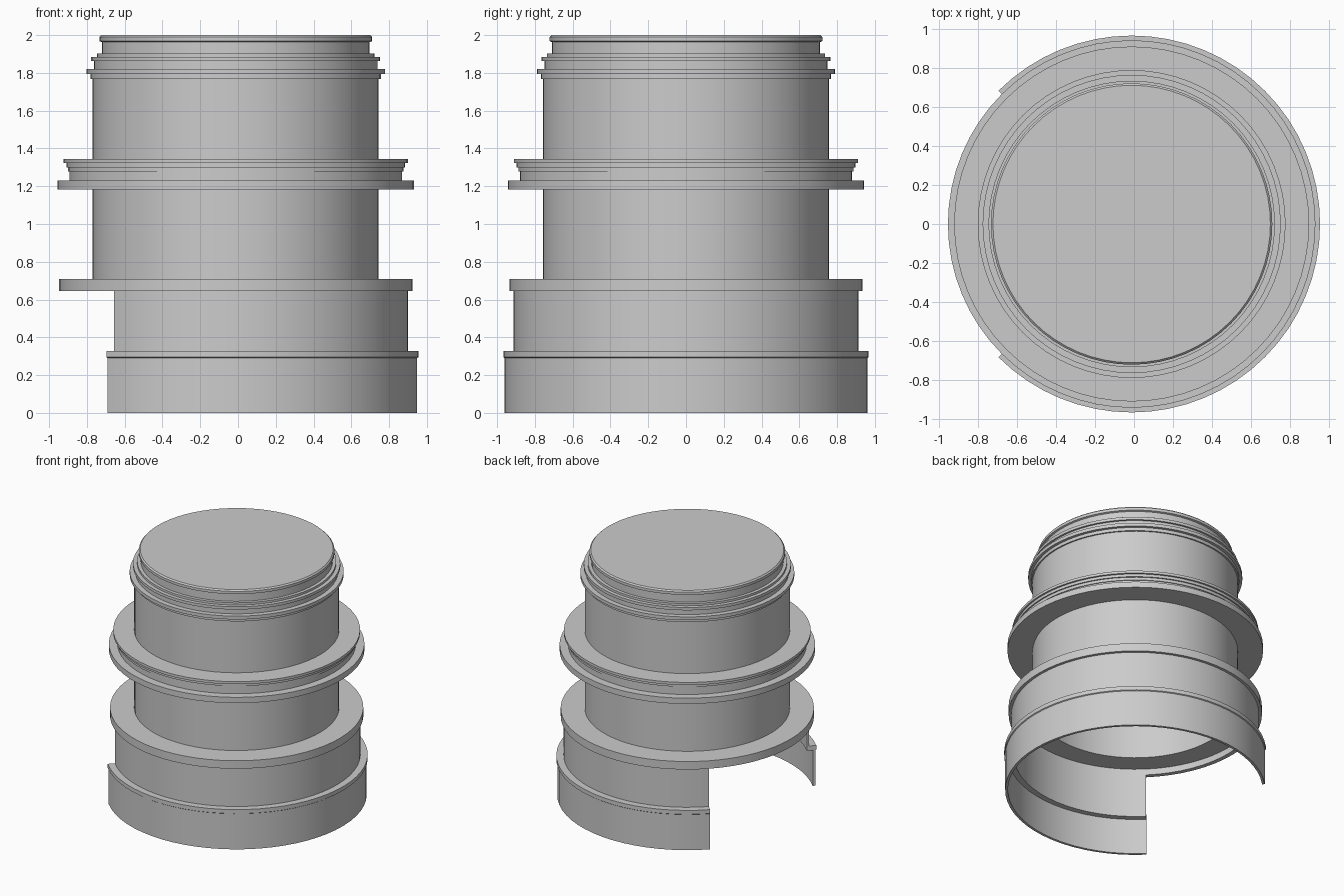
import bpy, bmesh, math

if "Cube" in bpy.data.objects:
    bpy.data.objects.remove(bpy.data.objects["Cube"])

CX = -0.012      # axis offset: the open side makes the bounds asymmetric
SEG = 64


def lathe(name, profile, start=0.0, sweep=360.0, closed=True):
    """Revolve an (r, z) profile about the axis; partial sweeps get end caps."""
    full = sweep >= 360
    steps = SEG if full else round(SEG * sweep / 360)
    bm = bmesh.new()
    rings = []
    poles = {i: bm.verts.new((CX, 0, z)) for i, (r, z) in enumerate(profile) if r == 0}
    for s in range(steps if full else steps + 1):
        a = math.radians(start + sweep * s / steps)
        rings.append([poles[i] if i in poles else
                      bm.verts.new((CX + r * math.cos(a), r * math.sin(a), z))
                      for i, (r, z) in enumerate(profile)])
    n = len(profile)
    for s in range(steps):
        a, b = rings[s], rings[(s + 1) % len(rings)]
        for i in range(n if closed else n - 1):
            j = (i + 1) % n
            loop = list(dict.fromkeys((a[i], b[i], b[j], a[j])))
            if len(loop) > 2:
                bm.faces.new(loop)
    if not full:
        bm.faces.new(rings[0])
        bm.faces.new(rings[-1])
    bmesh.ops.recalc_face_normals(bm, faces=bm.faces)
    mesh = bpy.data.meshes.new(name)
    bm.to_mesh(mesh)
    bm.free()
    obj = bpy.data.objects.new(name, mesh)
    bpy.context.collection.objects.link(obj)
    bpy.ops.object.select_all(action='DESELECT')
    obj.select_set(True)
    bpy.context.view_layer.objects.active = obj
    bpy.ops.object.shade_smooth_by_angle(angle=math.radians(30))
    return obj


# Hollow drum: tube, shoulder with downturned rim, stepped and closed top
lathe("main_drum", [
    (0, 1.97), (0.69, 1.97), (0.73, 1.75), (0.73, 0.695), (0.90, 0.695),
    (0.90, 0.645), (0.935, 0.645), (0.935, 0.71), (0.757, 0.71),
    (0.757, 1.767), (0.768, 1.767), (0.768, 1.793), (0.79, 1.793),
    (0.79, 1.82), (0.75, 1.82), (0.75, 1.862), (0.765, 1.862),
    (0.765, 1.885), (0.735, 1.885), (0.735, 1.903), (0.709, 1.903),
    (0.709, 1.963), (0.722, 1.968), (0.722, 1.99), (0.712, 2.0), (0, 2.0),
], closed=False)

# Stepped flange around the middle of the tube
lathe("middle_flange", [
    (0.75, 1.183), (0.943, 1.183), (0.943, 1.23), (0.88, 1.23), (0.88, 1.277),
    (0.887, 1.277), (0.887, 1.30), (0.897, 1.30), (0.897, 1.322),
    (0.911, 1.322), (0.911, 1.343), (0.75, 1.343),
])

# Lower skirt wall, open for a quarter turn on the left
lathe("lower_skirt", [
    (0.94, 0), (0.96, 0), (0.96, 0.29), (0.967, 0.295), (0.967, 0.327),
    (0.913, 0.327), (0.913, 0.65), (0.895, 0.65), (0.895, 0.29), (0.94, 0.29),
], start=-135, sweep=270)
